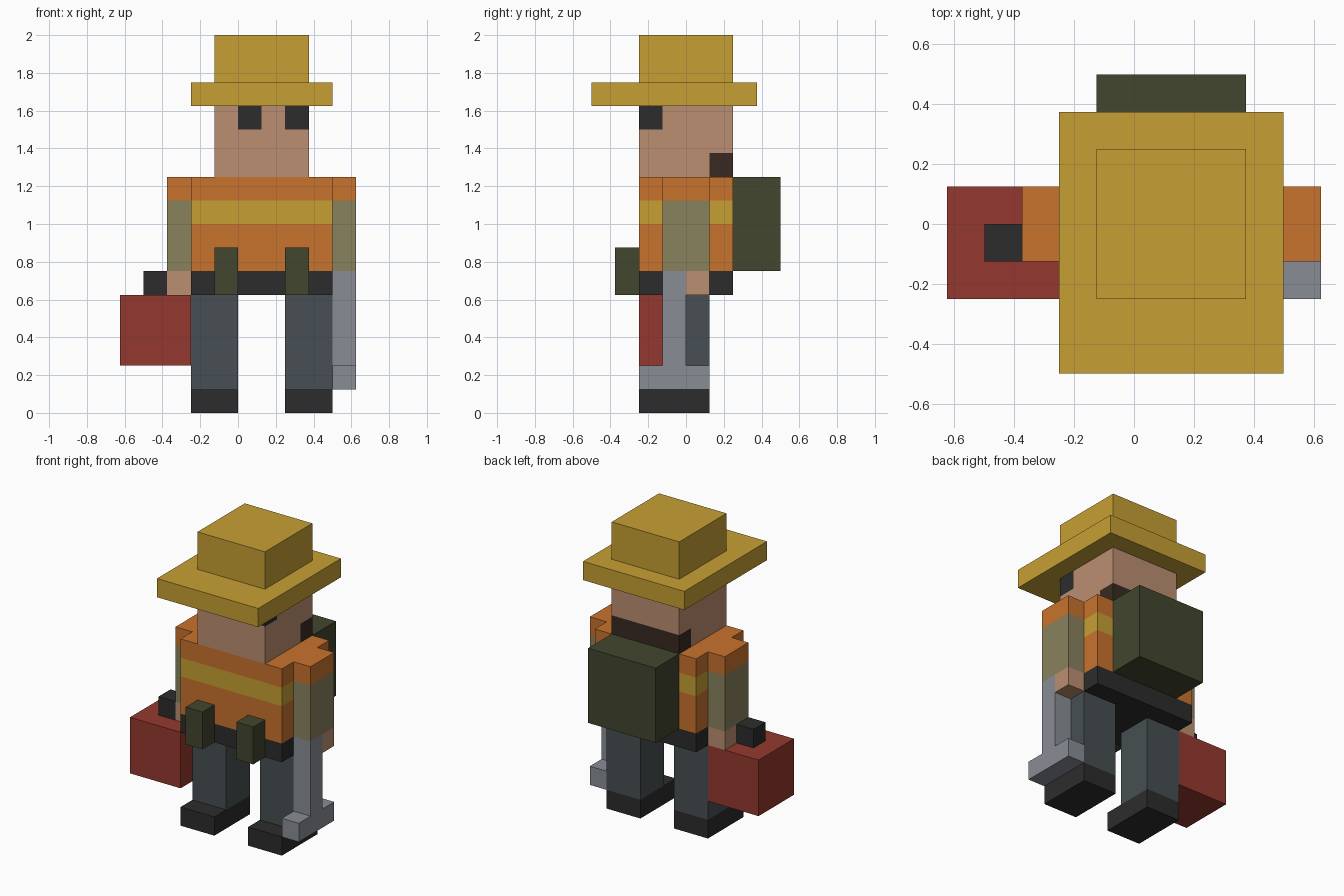
import bpy, bmesh
from mathutils import Vector

if "Cube" in bpy.data.objects:
    bpy.data.objects.remove(bpy.data.objects["Cube"])


def material(name, r, g, b):
    lin = [((c / 255 + 0.055) / 1.055) ** 2.4 for c in (r, g, b)]
    m = bpy.data.materials.new(name)
    m.diffuse_color = (*lin, 1)
    m.use_nodes = True
    m.node_tree.nodes["Principled BSDF"].inputs["Base Color"].default_value = m.diffuse_color
    return m


YELLOW = material("yellow", 198, 160, 52)
SKIN = material("skin", 188, 143, 113)
BLACK = material("black", 44, 44, 44)
ORANGE = material("orange", 201, 115, 45)
KHAKI = material("khaki", 138, 130, 94)
SLATE = material("slate", 71, 79, 82)
STEEL = material("steel", 137, 141, 149)
RED = material("red", 148, 57, 46)
OLIVE = material("olive", 66, 70, 45)
BROWN = material("brown", 58, 42, 34)

U = 0.125  # one block


def box(name, x, y, z, mats, cuts=(), rule=None):
    """Box from block-unit ranges; cuts are (axis, position), rule colours faces."""
    bm = bmesh.new()
    bmesh.ops.create_cube(bm, size=1)
    for v in bm.verts:
        v.co = Vector([r[0] if c < 0 else r[1] for c, r in zip(v.co, (x, y, z))])
    for axis, pos in cuts:
        n = Vector((0, 0, 0))
        n[axis] = 1
        bmesh.ops.bisect_plane(bm, geom=bm.verts[:] + bm.edges[:] + bm.faces[:],
                               plane_co=n * pos, plane_no=n)
    if rule:
        for f in bm.faces:
            f.material_index = rule(f.calc_center_median())
    bmesh.ops.scale(bm, vec=(U, U, U), verts=bm.verts)
    me = bpy.data.meshes.new(name)
    bm.to_mesh(me)
    bm.free()
    for m in mats:
        me.materials.append(m)
    ob = bpy.data.objects.new(name, me)
    bpy.context.collection.objects.link(ob)
    return ob


# Hat
box("hat_brim", (-2, 4), (-4, 3), (13, 14), [YELLOW])
box("hat_crown", (-1, 3), (-2, 2), (14, 16), [YELLOW])


# Head with eyes at the front corners and hair at the nape
def head_colour(c):
    if c.z > 12 and c.y < -1 and (0 < c.x < 1 or c.x > 2):
        return 1
    if c.z < 11 and c.y > 1:
        return 2
    return 0


box("head", (-1, 3), (-2, 2), (10, 13), [SKIN, BLACK, BROWN],
    [(0, 0), (0, 1), (0, 2), (1, -1), (1, 1), (2, 11), (2, 12)], head_colour)

# Vest with a bright band, belt, backpack
box("vest", (-2, 4), (-2, 2), (6, 10), [ORANGE, YELLOW],
    [(2, 8), (2, 9)], lambda c: int(8 < c.z < 9))
box("belt", (-2, 4), (-2, 2), (5, 6), [BLACK])
box("backpack", (-1, 3), (2, 4), (6, 10), [OLIVE])

# Arms, orange shoulder over khaki sleeve
for side, x in (("left", (-3, -2)), ("right", (4, 5))):
    box(side + "_arm", x, (-1, 1), (6, 10), [KHAKI, ORANGE],
        [(2, 9)], lambda c: int(c.z > 9))
box("left_hand", (-3, -2), (-1, 1), (5, 6), [SKIN])
box("right_hand", (4, 5), (0, 1), (5, 6), [SKIN])

# Legs, shoes and belt pouches
for side, x in (("left", -2), ("right", 2)):
    box(side + "_leg", (x, x + 2), (-1, 1), (1, 5), [SLATE])
    box(side + "_shoe", (x, x + 2), (-2, 1), (0, 1), [BLACK])
for side, x in (("left", -1), ("right", 2)):
    box(side + "_pouch", (x, x + 1), (-3, -2), (5, 7), [OLIVE])

# Toolbox and hammer
box("toolbox", (-5, -2), (-2, 1), (2, 5), [RED])
box("toolbox_handle", (-4, -3), (-1, 0), (5, 6), [BLACK])
box("hammer_shaft", (4, 5), (-1, 0), (2, 6), [STEEL])
box("hammer_head", (4, 5), (-2, 1), (1, 2), [STEEL])
